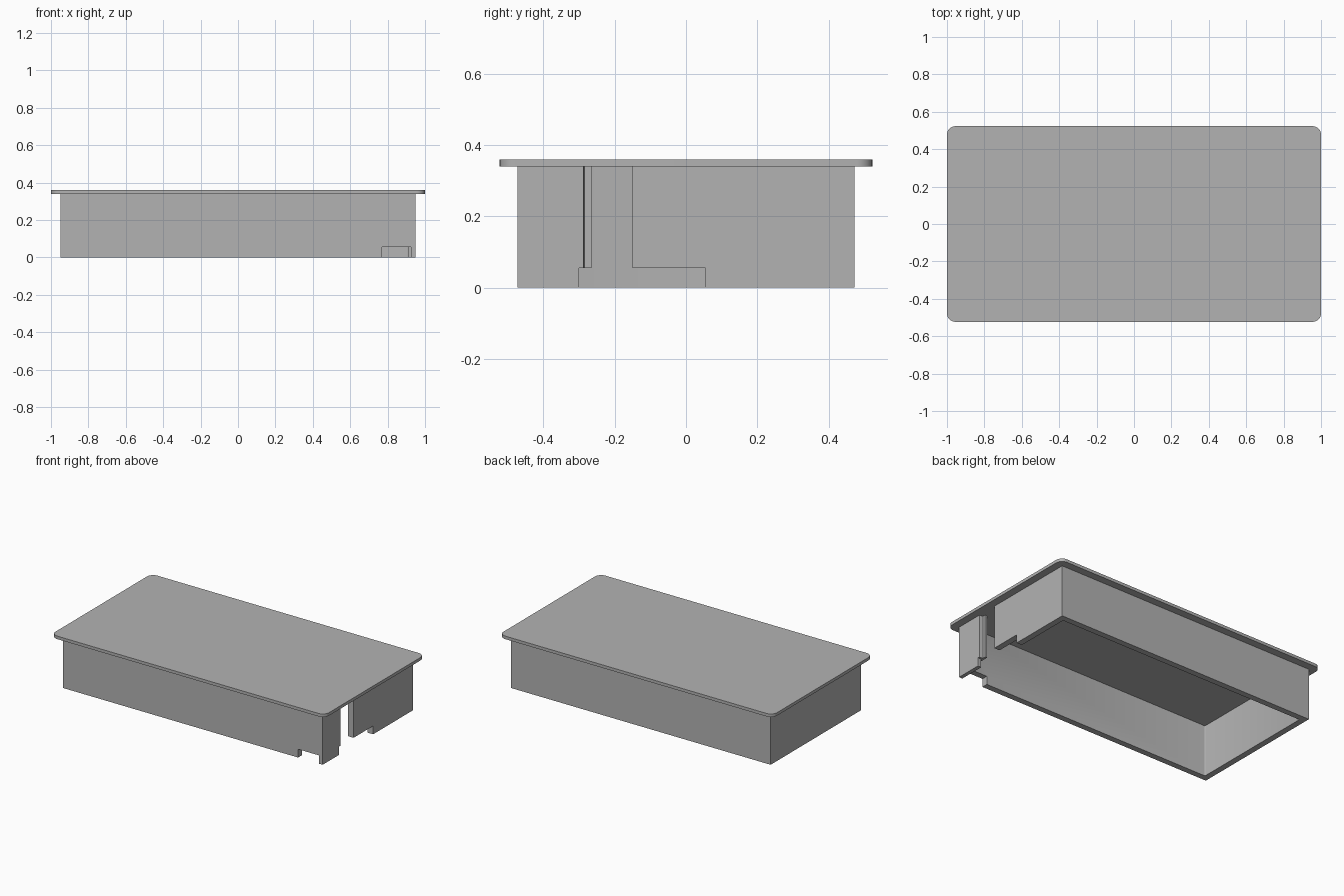
import bpy, bmesh
from math import cos, sin, radians

cube = bpy.data.objects.get("Cube")
if cube:
    bpy.data.objects.remove(cube, do_unlink=True)

grey = bpy.data.materials.new("plain grey")
grey.use_nodes = True
colour = (0.45, 0.45, 0.45, 1)
grey.diffuse_color = colour
grey.node_tree.nodes["Principled BSDF"].inputs["Base Color"].default_value = colour


def prism(name, outline, z0, z1):
    """Extrude a counter-clockwise plan outline between two heights."""
    bm = bmesh.new()
    base = bm.faces.new([bm.verts.new((x, y, z0)) for x, y in outline])
    top = bmesh.ops.extrude_face_region(bm, geom=[base])["geom"]
    bmesh.ops.translate(bm, vec=(0, 0, z1 - z0),
                        verts=[v for v in top if isinstance(v, bmesh.types.BMVert)])
    bmesh.ops.recalc_face_normals(bm, faces=bm.faces)
    mesh = bpy.data.meshes.new(name)
    bm.to_mesh(mesh)
    bm.free()
    mesh.materials.append(grey)
    obj = bpy.data.objects.new(name, mesh)
    bpy.context.collection.objects.link(obj)
    return obj


def rect(x0, x1, y0, y1):
    return [(x0, y0), (x1, y0), (x1, y1), (x0, y1)]


def rounded(hx, hy, r, steps):
    """Plan outline of a centred rectangle with round corners."""
    pts = []
    for i, (sx, sy) in enumerate([(1, 1), (-1, 1), (-1, -1), (1, -1)]):
        for k in range(steps + 1):
            a = radians(90 * (i + k / steps))
            pts.append((sx * (hx - r) + r * cos(a), sy * (hy - r) + r * sin(a)))
    return pts


def cut(target, cutter):
    """Subtract a cutter, then discard it."""
    mod = target.modifiers.new("cut", "BOOLEAN")
    mod.operation = "DIFFERENCE"
    mod.solver = "EXACT"
    mod.object = cutter
    bpy.context.view_layer.objects.active = target
    bpy.ops.object.modifier_apply(modifier=mod.name)
    bpy.data.objects.remove(cutter, do_unlink=True)


# Lid plate with rounded corners
lid = prism("lid", rounded(1, 0.523, 0.045, 8), 0.34, 0.36)

# Open-bottomed wall frame
walls = prism("walls", rect(-0.95, 0.95, -0.473, 0.473), 0, 0.34)
cut(walls, prism("cavity_cutter", rounded(0.91, 0.433, 0.006, 3), -0.1, 0.4))

# Full-height gap in the right wall, with a stepped front jamb
gap = [(0.88, -0.265), (0.925, -0.265), (0.925, -0.285), (0.98, -0.292),
       (0.98, -0.15), (0.88, -0.15)]
cut(walls, prism("gap_cutter", gap, -0.1, 0.4))

# Low notches beside the gap and in the front wall
cut(walls, prism("side_notch_cutter", rect(0.88, 1, -0.3, 0.055), -0.1, 0.055))
cut(walls, prism("front_notch_cutter", rect(0.77, 0.925, -0.6, -0.29), -0.1, 0.055))

for obj in (lid, walls):
    bpy.ops.object.select_all(action="DESELECT")
    obj.select_set(True)
    bpy.context.view_layer.objects.active = obj
    bpy.ops.object.shade_smooth_by_angle(angle=radians(32))
